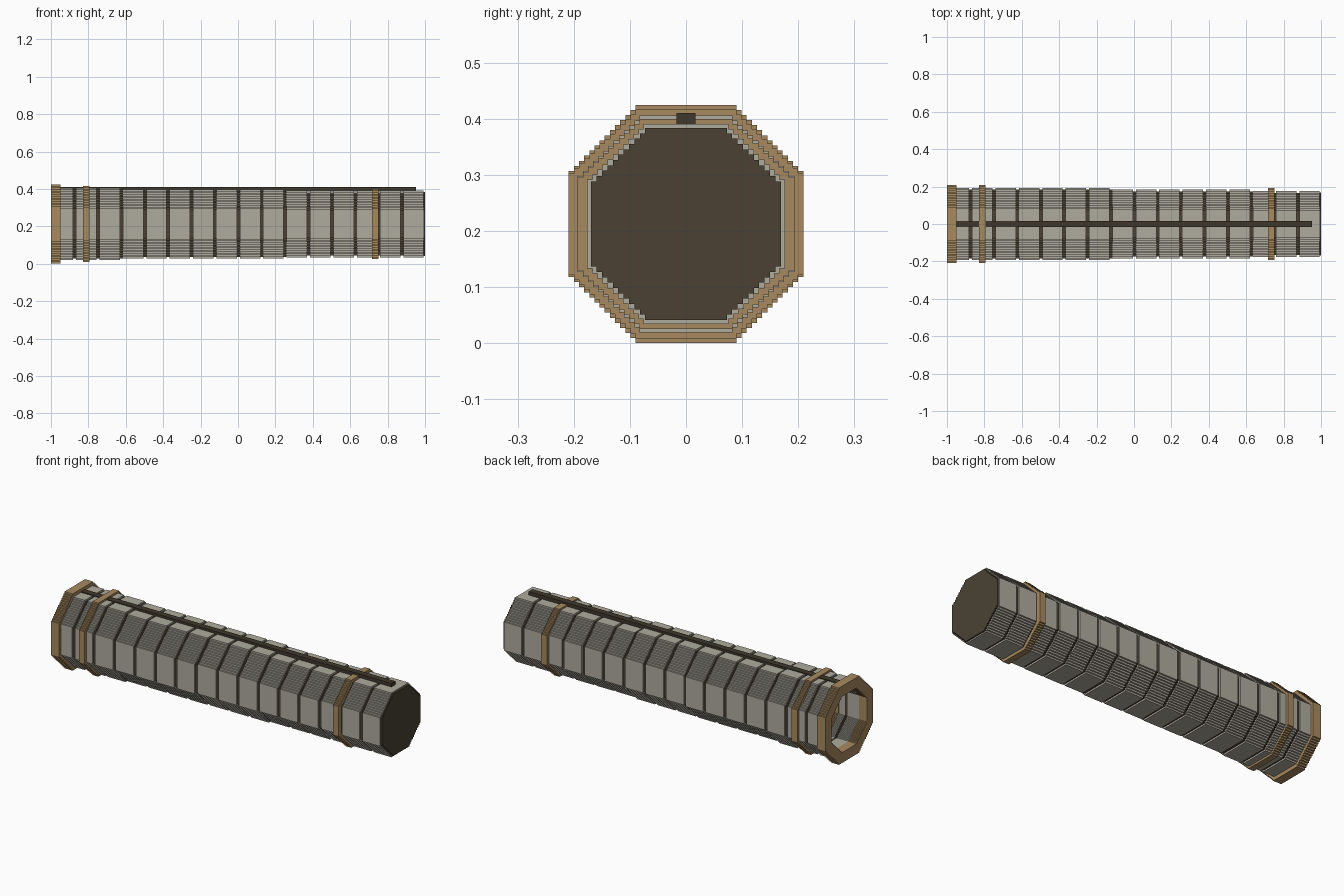
import bpy
import bmesh

cube = bpy.data.objects.get("Cube")
if cube:
    bpy.data.objects.remove(cube, do_unlink=True)

MID = 0.2125      # height of the tube axis
STEP = 0.0094     # size of one stair on the diagonal sides
BORE = 0.155      # inner half width


def material(name, rgb):
    m = bpy.data.materials.new(name)
    m.use_nodes = True
    m.diffuse_color = (*rgb, 1)
    m.node_tree.nodes["Principled BSDF"].inputs["Base Color"].default_value = (*rgb, 1)
    return m


STONE = material("warm_grey", (0.43, 0.41, 0.345))
BRASS = material("tan_brass", (0.39, 0.254, 0.115))
DARK = material("dark_brown", (0.069, 0.053, 0.034))
ROD = material("deep_brown", (0.05, 0.038, 0.025))


def stepped_octagon(hy, hz, n):
    """Octagon outline whose diagonal sides are stairs of n steps."""
    fy, fz = hy * 0.43, hz * 0.445
    dy, dz = (hy - fy) / n, (hz - fz) / n
    quarter = [(fy, hz)]
    for i in range(n):
        y, z = quarter[-1]
        quarter += [(y, z - dz), (y + dy, z - dz)]
    half = quarter + [(y, -z) for y, z in reversed(quarter)]
    return half + [(-y, z) for y, z in reversed(half)]


def finish(name, bm, mat):
    bmesh.ops.recalc_face_normals(bm, faces=bm.faces)
    mesh = bpy.data.meshes.new(name)
    bm.to_mesh(mesh)
    bm.free()
    mesh.materials.append(mat)
    obj = bpy.data.objects.new(name, mesh)
    bpy.context.collection.objects.link(obj)
    return obj


def ring(name, x0, x1, hy, hz, mat, bore=BORE):
    """Hollow stepped ring along x; a bore of zero makes a solid disc."""
    n = round(hy * 0.57 / STEP)
    bm = bmesh.new()

    def loop(x, a, b):
        return [bm.verts.new((x, y, MID + z)) for y, z in stepped_octagon(a, b, n)]

    loops = [loop(x0, hy, hz), loop(x1, hy, hz)]
    if bore:
        loops += [loop(x1, bore, bore), loop(x0, bore, bore)]
        pairs = zip(loops, loops[1:] + loops[:1])
    else:
        bm.faces.new(loops[0])
        bm.faces.new(loops[1])
        pairs = [loops]
    for a, b in pairs:
        for i in range(len(a)):
            j = (i + 1) % len(a)
            bm.faces.new((a[i], a[j], b[j], b[i]))
    return finish(name, bm, mat)


def box(name, lo, hi, mat):
    bm = bmesh.new()
    bmesh.ops.create_cube(bm, size=1)
    for v in bm.verts:
        v.co = [a if c < 0 else b for c, a, b in zip(v.co, lo, hi)]
    return finish(name, bm, mat)


# Barrel segments that narrow in stages, each followed by a recessed dark groove
start = -0.95
for k in range(16):
    groove = -0.881 + 0.125 * k
    end = min(groove, 0.992)
    middle = (start + end) / 2
    hy = 0.193 if middle < -0.13 else 0.184 if middle < 0.62 else 0.176
    hz = 0.193 if middle < -0.63 else 0.185 if middle < 0.25 else 0.178
    ring(f"barrel_segment_{k + 1}", start, end, hy, hz, STONE)
    if k < 15:
        start = groove + 0.016
        ring(f"groove_{k + 1}", end, start, hy - 0.009, hz - 0.009, DARK)

# Brass rim at the open end and two bands
ring("open_rim", -1.0, -0.95, 0.209, 0.2125, BRASS)
ring("rear_band", -0.828, -0.793, 0.209, 0.204, BRASS, BORE - 0.004)
ring("front_band", 0.717, 0.752, 0.193, 0.187, BRASS)

# Closed end and the long rod on top
ring("end_cap", 0.99, 1.0, 0.169, 0.171, DARK, 0)
box("top_rod", (-0.95, -0.017, 0.385), (0.952, 0.017, 0.41), ROD)
